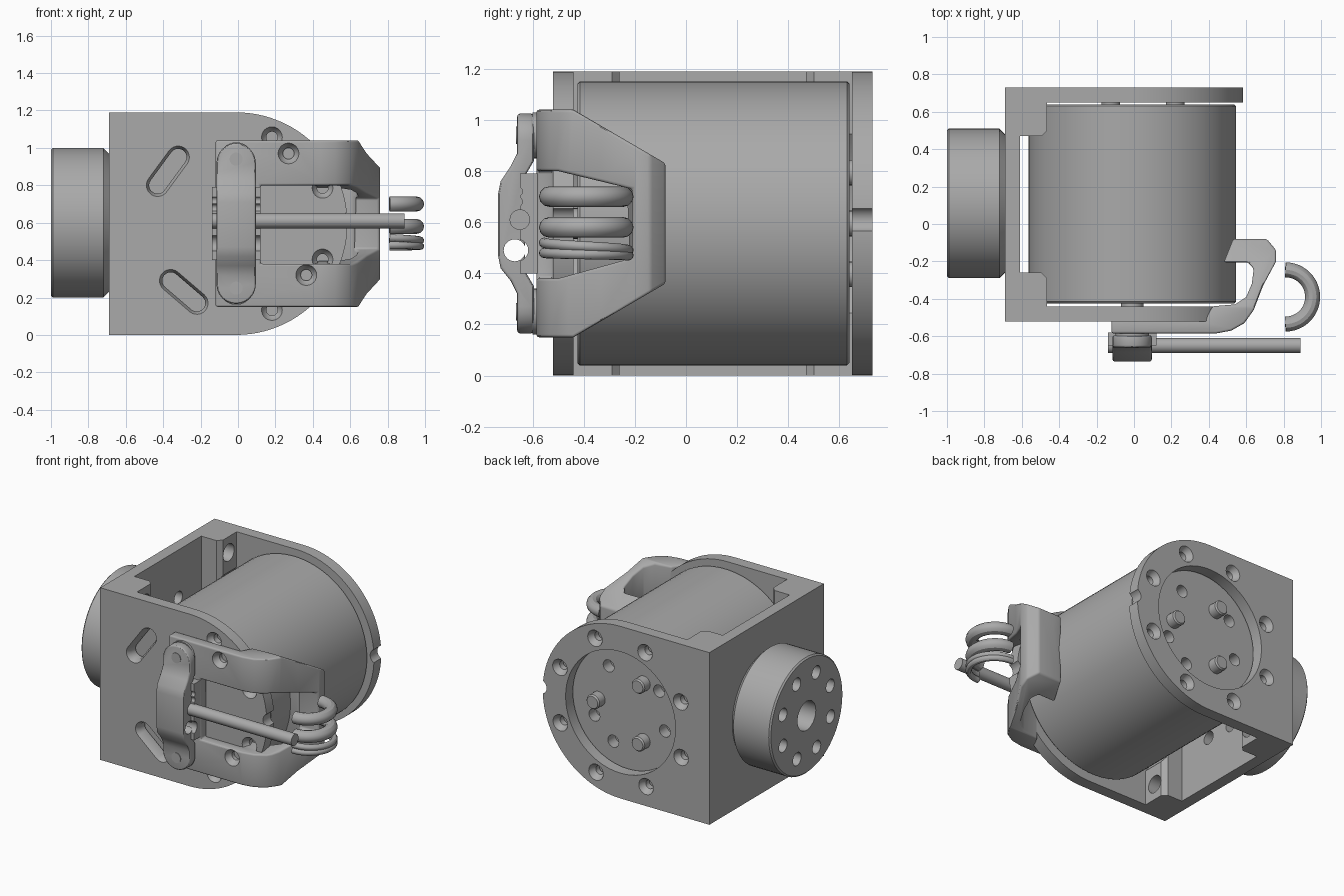
import bpy, bmesh
from math import sin, cos, pi, radians
from mathutils import Vector

if "Cube" in bpy.data.objects:
    bpy.data.objects.remove(bpy.data.objects["Cube"])

grey = bpy.data.materials.new("machined grey")
grey.use_nodes = True
grey.diffuse_color = (0.4, 0.4, 0.4, 1)
grey.node_tree.nodes["Principled BSDF"].inputs["Base Color"].default_value = (0.4, 0.4, 0.4, 1)

CX, CZ = -0.01, 0.595          # motor axis
PLACE = {"x": lambda a, b, t: (t, a, b),
         "y": lambda a, b, t: (a, t, b),
         "z": lambda a, b, t: (a, b, t)}


def loft(name, axis, layers):
    """Solid through matching outlines, each given as (position, points)."""
    bm = bmesh.new()
    rings = [[bm.verts.new(PLACE[axis](a, b, t)) for a, b in pts] for t, pts in layers]
    for low, high in zip(rings, rings[1:]):
        for i in range(len(low)):
            j = (i + 1) % len(low)
            bm.faces.new((low[i], low[j], high[j], high[i]))
    bm.faces.new(rings[0])
    bm.faces.new(rings[-1])
    bmesh.ops.recalc_face_normals(bm, faces=bm.faces)
    mesh = bpy.data.meshes.new(name)
    bm.to_mesh(mesh)
    bm.free()
    mesh.materials.append(grey)
    obj = bpy.data.objects.new(name, mesh)
    bpy.context.collection.objects.link(obj)
    return obj


def prism(name, axis, pts, lo, hi):
    return loft(name, axis, [(lo, pts), (hi, pts)])


def arc(c, r, start=0, end=360, n=48):
    full = end - start == 360
    steps = n if full else n + 1
    return [(c[0] + r * cos(radians(start + (end - start) * i / n)),
             c[1] + r * sin(radians(start + (end - start) * i / n))) for i in range(steps)]


def turned(name, axis, c, steps, n=48):
    return loft(name, axis, [(t, arc(c, r, n=n)) for t, r in steps])


def pill(p, q, r):
    """Rounded slot outline between two points."""
    p, q = Vector(p), Vector(q)
    ang = (q - p).to_2d().angle_signed(Vector((1, 0))) * 180 / pi
    return arc(q, r, ang - 90, ang + 90, 12) + arc(p, r, ang + 90, ang + 270, 12)


def bake(obj):
    graph = bpy.context.evaluated_depsgraph_get()
    mesh = bpy.data.meshes.new_from_object(obj.evaluated_get(graph))
    obj.modifiers.clear()
    obj.data = mesh


def combine(obj, others, op="DIFFERENCE"):
    for other in others:
        mod = obj.modifiers.new("cut", "BOOLEAN")
        mod.operation, mod.object, mod.solver = op, other, "EXACT"
        bake(obj)
        bpy.data.objects.remove(other)


def round_edges(obj, width, segments=3, angle=35):
    mod = obj.modifiers.new("round", "BEVEL")
    mod.width, mod.segments, mod.angle_limit = width, segments, radians(angle)
    mod.limit_method = "ANGLE"
    bake(obj)


def around(c, r, angles):
    return [(c[0] + r * cos(radians(a)), c[1] + r * sin(radians(a))) for a in angles]


def screw_hole(c, outer, inner):
    """Countersunk hole through a plate, wide on the outer side."""
    d = 1 if inner > outer else -1
    return turned("hole", "y", c, [(outer - 0.01 * d, 0.06), (outer + 0.025 * d, 0.045),
                                   (outer + 0.04 * d, 0.03), (inner + 0.01 * d, 0.03)], 24)


# U-shaped bracket with rounded side plates
bracket = prism("bracket", "z", [(-.69, -.52), (.6, -.52), (.6, -.44), (-.61, -.44), (-.61, .65),
                                 (.6, .65), (.6, .73), (-.69, .73)], 0, 1.19)
outline = [(-.69, 1.19), (-.69, 0)] + arc((CX, CZ), CZ, -90, 90, 48)
combine(bracket, [prism("outline", "y", outline, -1, 1)], "INTERSECT")
cuts = [turned("notch", "y", (.605, .61), [(-1, .05), (1, .05)], 20),
        turned("back_opening", "y", (CX, CZ), [(.6, .42), (.8, .42)], 64)]
cuts += [screw_hole(c, .73, .65) for c in around((CX, CZ), .5, range(22, 382, 45))]
cuts += [screw_hole(c, -.52, -.44) for c in around((CX, CZ), .5, (-67.5, -22.5, 22.5, 67.5))]
for p, q in (((-.43, .80), (-.32, .95)), ((-.36, .29), (-.22, .17))):
    cuts.append(loft("slot", "y", [(-.53, pill(p, q, .065)), (-.49, pill(p, q, .045)),
                                   (-.40, pill(p, q, .045))]))
combine(bracket, cuts)

# Corner bosses cleared around the motor
for name, lo, hi in (("front_boss", -.445, -.26), ("back_boss", .47, .655)):
    edge = .03 if lo < 0 else -.03
    a, b = (lo, hi) if lo < 0 else (hi, lo)
    boss = prism(name, "z", [(-.615, a), (-.465, a), (-.465, b - edge), (-.495, b), (-.615, b)], 0, 1.19)
    mid = (lo + hi) / 2
    combine(boss, [turned("clearance", "y", (CX, CZ), [(-.6, .575), (.8, .575)], 64)] +
            [turned("bolt_hole", "x", (mid, z), [(-.58, .06), (-.4, .06)], 24) for z in (.11, 1.08)])

# Output flange on the bracket wall
FLANGE = (.11, .6)
flange = turned("output_flange", "x", FLANGE, [(-1, .39), (-.99, .4), (-.72, .4), (-.69, .37), (-.68, .37)], 64)
for part in (flange, bracket):
    combine(part, [turned("bore", "x", FLANGE, [(-1.1, .1), (-.6, .1)], 32)] +
            [turned("bolt_hole", "x", c, [(-1.1, .045), (-.6, .045)], 20)
             for c in around(FLANGE, .28, range(22, 382, 45))])

# Motor body with blind holes and drive pins
motor = turned("motor_body", "y", (CX, CZ), [(-.425, .545), (-.415, .555), (.63, .555), (.64, .545)], 96)
combine(motor, [turned("hole", "y", c, [(.56, .042), (.7, .042)], 20)
                for c in around((CX, CZ), .29, (58, 143, 198, 294, 335))])
for c in around((CX, CZ), .23, (0, 120, 240)):
    turned("drive_pin", "y", c, [(.62, .05), (.70, .05), (.71, .042)], 24)
turned("front_spigot", "y", (CX, CZ), [(-.45, .06), (-.41, .06)], 24)

# Curved cable guard: top profile trimmed by a tapered side outline
guard = prism("cable_guard", "z", [(-.12, -.515), (-.12, -.585), (.44, -.585), (.52, -.57), (.59, -.53), (.64, -.46),
                                   (.69, -.33), (.76, -.2), (.76, -.14), (.71, -.08), (.53, -.08), (.48, -.205),
                                   (.61, -.205), (.64, -.24), (.63, -.32), (.60, -.39), (.54, -.43),
                                   (.42, -.44), (.38, -.515)], .1, 1.1)
combine(guard, [prism("side", "x", [(-.7, .15), (-.44, .15), (-.08, .36), (-.08, .83), (-.44, 1.04), (-.7, 1.04)],
                      -1, 1)], "INTERSECT")
combine(guard, [prism("window", "x", [(-.7, .38), (-.5, .38), (-.21, .46), (-.21, .73), (-.5, .80), (-.7, .80)],
                      .12, 1)])
round_edges(guard, .018)
combine(guard, [screw_hole(c, -.585, -.5) for c in ((.27, .97), (.365, .32))])

# Cable clamp: arched strap with rounded ends
strap = prism("clamp_strap", "x", [(-.595, .1), (-.66, .1), (-.66, .32), (-.685, .37), (-.725, .42), (-.735, .47),
                                   (-.735, .71), (-.725, .76), (-.685, .82), (-.66, .87), (-.66, 1.1), (-.595, 1.1),
                                   (-.595, .84), (-.63, .78), (-.63, .41), (-.595, .35)], -.2, .2)
combine(strap, [prism("ends", "y", pill((CX, .27), (CX, .92), .105), -1, 0)], "INTERSECT")
round_edges(strap, .012)
combine(strap, [turned("cable_hole", "x", (-.67, .49), [(-.3, .043), (.3, .043)], 24)])
for z in (.25, .94):
    turned("clamp_screw", "y", (CX, z), [(-.664, .035), (-.58, .035)], 24)
    turned("clamp_spacer", "y", (CX, z), [(-.6, .09), (-.58, .09)], 32)

# Grooved cable seat under the strap
seat = prism("cable_seat", "z", [(-.14, -.58), (-.14, -.65), (.12, -.65), (.12, -.58)], .40, .79)
combine(seat, [turned("groove", "x", (y, z), [(-.3, r), (.3, r)], 20)
               for y, z, r in ((-.66, .49, .043), (-.66, .68, .02), (-.66, .72, .02))])

# Straight cable and looped cables
turned("straight_cable", "x", (-.65, .61), [(-.14, .04), (.89, .04)], 24)
for z, r, tilt in ((.70, .04, 0), (.58, .04, 0), (.505, .02, .03), (.475, .02, .01)):
    curve = bpy.data.curves.new("cable_path", "CURVE")
    curve.dimensions, curve.bevel_depth, curve.bevel_resolution = "3D", r, 4
    curve.use_fill_caps = True
    path = arc((.81, -.39), .185 - r, -90, 90, 24)
    spline = curve.splines.new("POLY")
    spline.points.add(len(path) - 1)
    for i, (x, y) in enumerate(path):
        spline.points[i].co = (x, y, z + tilt * (.5 - i / 24), 1)
    loop = bpy.data.objects.new("looped_cable", curve)
    mesh = bpy.data.meshes.new_from_object(loop)
    mesh.materials.clear()
    mesh.materials.append(grey)
    bpy.context.collection.objects.link(bpy.data.objects.new("looped_cable", mesh))
    bpy.data.objects.remove(loop)

# Smooth shading with crisp edges
for obj in bpy.data.objects:
    obj.select_set(obj.type == "MESH")
    if obj.type == "MESH":
        bpy.context.view_layer.objects.active = obj
bpy.ops.object.shade_smooth_by_angle(angle=radians(30))
